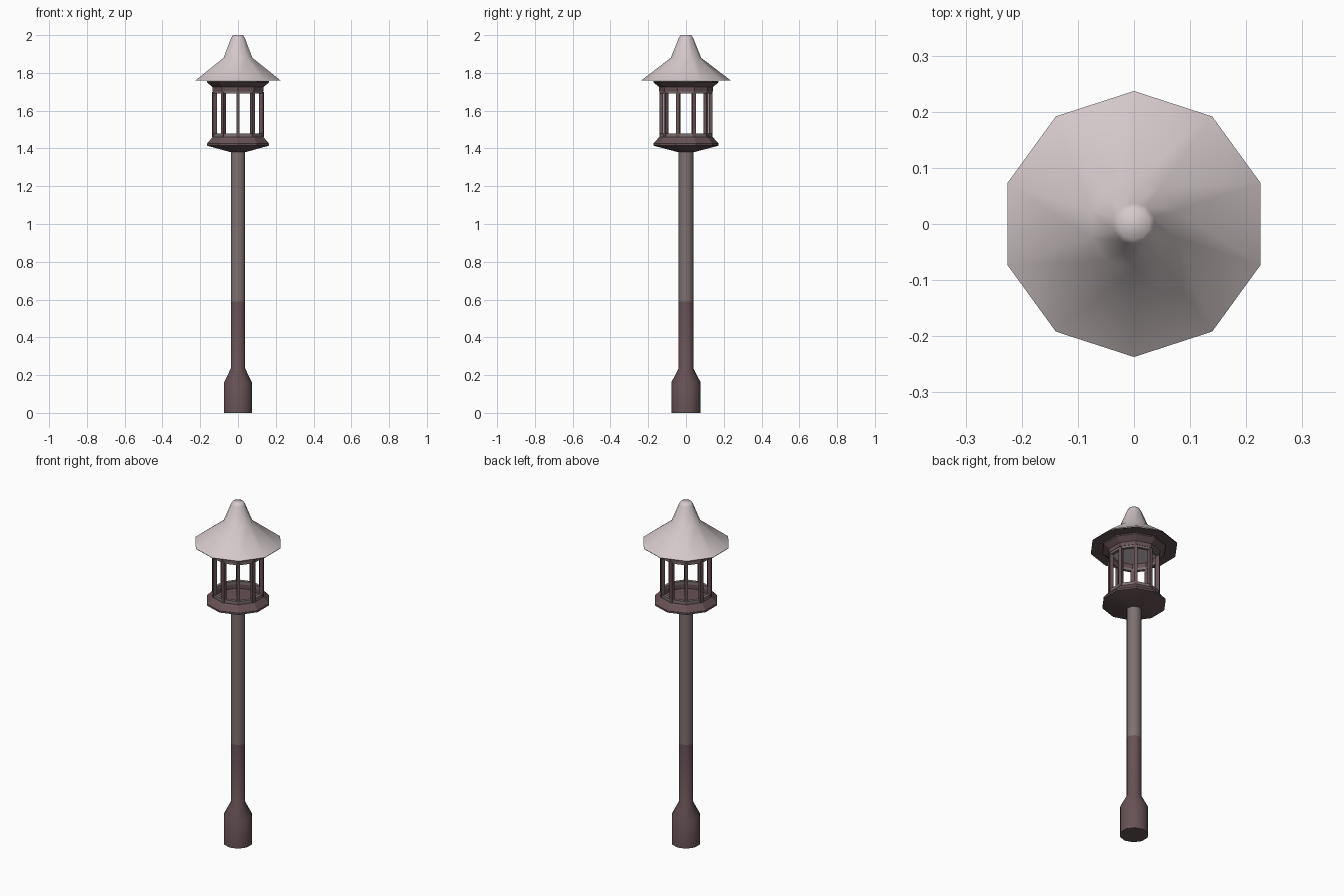
import bpy, bmesh, math
from mathutils import Matrix

if "Cube" in bpy.data.objects:
    bpy.data.objects.remove(bpy.data.objects["Cube"])

N = 10
START = math.pi / 2


def material(name, rgb):
    m = bpy.data.materials.new(name)
    m.diffuse_color = (*rgb, 1)
    m.use_nodes = True
    m.node_tree.nodes["Principled BSDF"].inputs["Base Color"].default_value = m.diffuse_color
    return m


ROOF = material("pale roof", (0.66, 0.58, 0.59))
TRIM = material("red brown trim", (0.135, 0.085, 0.092))
POLE = material("grey brown pole", (0.21, 0.165, 0.165))


def finish(bm, name, mat, angle, fix=True):
    if fix:
        bmesh.ops.recalc_face_normals(bm, faces=bm.faces)
    mesh = bpy.data.meshes.new(name)
    bm.to_mesh(mesh)
    bm.free()
    mesh.materials.append(mat)
    ob = bpy.data.objects.new(name, mesh)
    bpy.context.collection.objects.link(ob)
    if angle:
        bpy.ops.object.select_all(action='DESELECT')
        ob.select_set(True)
        bpy.context.view_layer.objects.active = ob
        bpy.ops.object.shade_smooth_by_angle(angle=math.radians(angle))
    return ob


def turned(name, profile, mat, angle=0, caps="", loop=False):
    """Ten-sided turned part from (radius, height) points."""
    bm = bmesh.new()
    rings = []
    for r, z in profile:
        rings.append([bm.verts.new((r * math.cos(START + i * math.tau / N),
                                    r * math.sin(START + i * math.tau / N), z))
                      for i in range(N)])
    pairs = list(zip(rings, rings[1:]))
    if loop:
        pairs.append((rings[-1], rings[0]))
    for a, b in pairs:
        for i in range(N):
            j = (i + 1) % N
            bm.faces.new((a[i], a[j], b[j], b[i]))
    if "b" in caps:
        bm.faces.new(rings[0][::-1])
    if "t" in caps:
        bm.faces.new(rings[-1])
    return finish(bm, name, mat, angle, fix=bool(caps) or loop)


# Post: flared foot, dark lower shaft, lighter upper shaft
turned("post_foot", [(0.078, 0), (0.078, 0.16), (0.04, 0.235), (0.04, 0.59)],
       TRIM, 40, "b")
turned("post_shaft", [(0.04, 0.59), (0.04, 1.385)], POLE, 40)

# Lantern tray with recessed floor
turned("lantern_tray", [(0.04, 1.38), (0.173, 1.415), (0.173, 1.425), (0.142, 1.46),
                        (0.122, 1.46), (0.122, 1.435)], TRIM, 20, "bt")
turned("bottom_rail", [(0.122, 1.458), (0.140, 1.458), (0.140, 1.478), (0.122, 1.478)],
       POLE, 0, loop=True)
turned("top_rail", [(0.122, 1.69), (0.140, 1.69), (0.140, 1.705), (0.122, 1.705)],
       POLE, 0, loop=True)

# Window posts, one at each corner
bm = bmesh.new()
for i in range(N):
    m = (Matrix.Rotation(START + i * math.tau / N, 4, 'Z')
         @ Matrix.Translation((0.131, 0, 1.58))
         @ Matrix.Diagonal((0.02, 0.018, 0.24, 1)))
    bmesh.ops.create_cube(bm, size=1, matrix=m)
finish(bm, "window_posts", TRIM, 0)

# Cornice below the roof
turned("cornice", [(0.122, 1.702), (0.142, 1.702), (0.142, 1.725), (0.173, 1.75),
                   (0.173, 1.758), (0.122, 1.758)], TRIM, 20, loop=True)
turned("ceiling", [(0.123, 1.73), (0.01, 1.73)], ROOF, 0, "t")

# Roof underside and bell-shaped roof
turned("roof_underside", [(0.236, 1.757), (0.12, 1.757)], TRIM)
turned("roof", [(0.237, 1.76), (0.08, 1.88), (0.038, 1.985), (0.028, 2.0)], ROOF, 60, "t")
